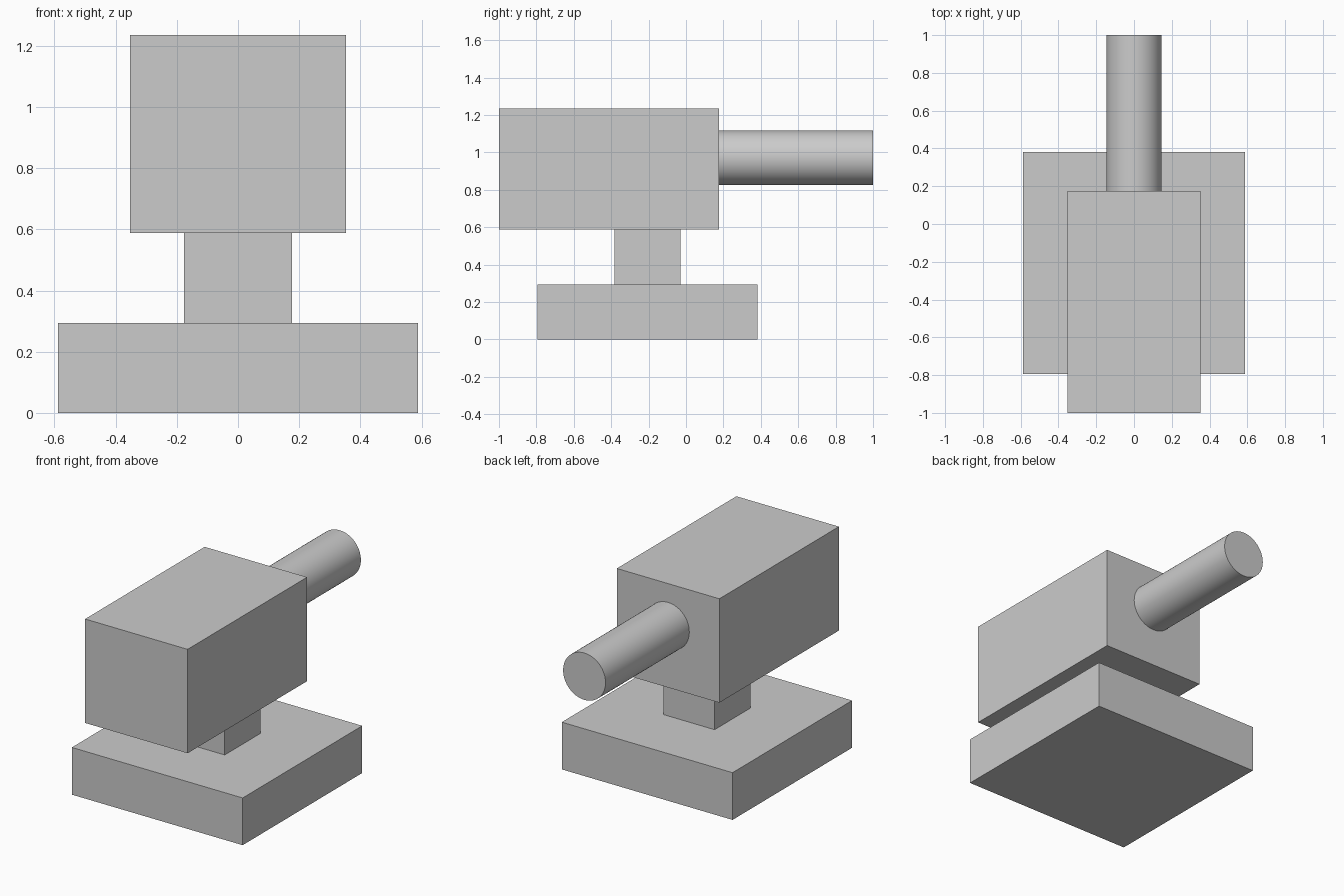
import bpy, math

if "Cube" in bpy.data.objects:
    bpy.data.objects.remove(bpy.data.objects["Cube"])


def box(name, x, y, z):
    """Box from (min, max) extents along each axis."""
    centre = [(a + b) / 2 for a, b in (x, y, z)]
    bpy.ops.mesh.primitive_cube_add(size=1, location=centre)
    ob = bpy.context.object
    ob.name = name
    ob.scale = [b - a for a, b in (x, y, z)]
    bpy.ops.object.transform_apply(location=False, rotation=False, scale=True)
    return ob


# Square foot plate, neck and main housing stacked on top of each other
box("base", (-0.588, 0.588), (-0.794, 0.382), (0, 0.294))
box("neck", (-0.176, 0.176), (-0.382, -0.03), (0.294, 0.588))
box("housing", (-0.353, 0.353), (-1, 0.176), (0.588, 1.235))

# Round barrel coming out of the back of the housing
y0, y1 = 0.176, 1.0
bpy.ops.mesh.primitive_cylinder_add(
    vertices=64, radius=0.146, depth=y1 - y0,
    location=(0, (y0 + y1) / 2, 0.972), rotation=(math.pi / 2, 0, 0))
bpy.context.object.name = "barrel"
bpy.ops.object.shade_smooth_by_angle()
